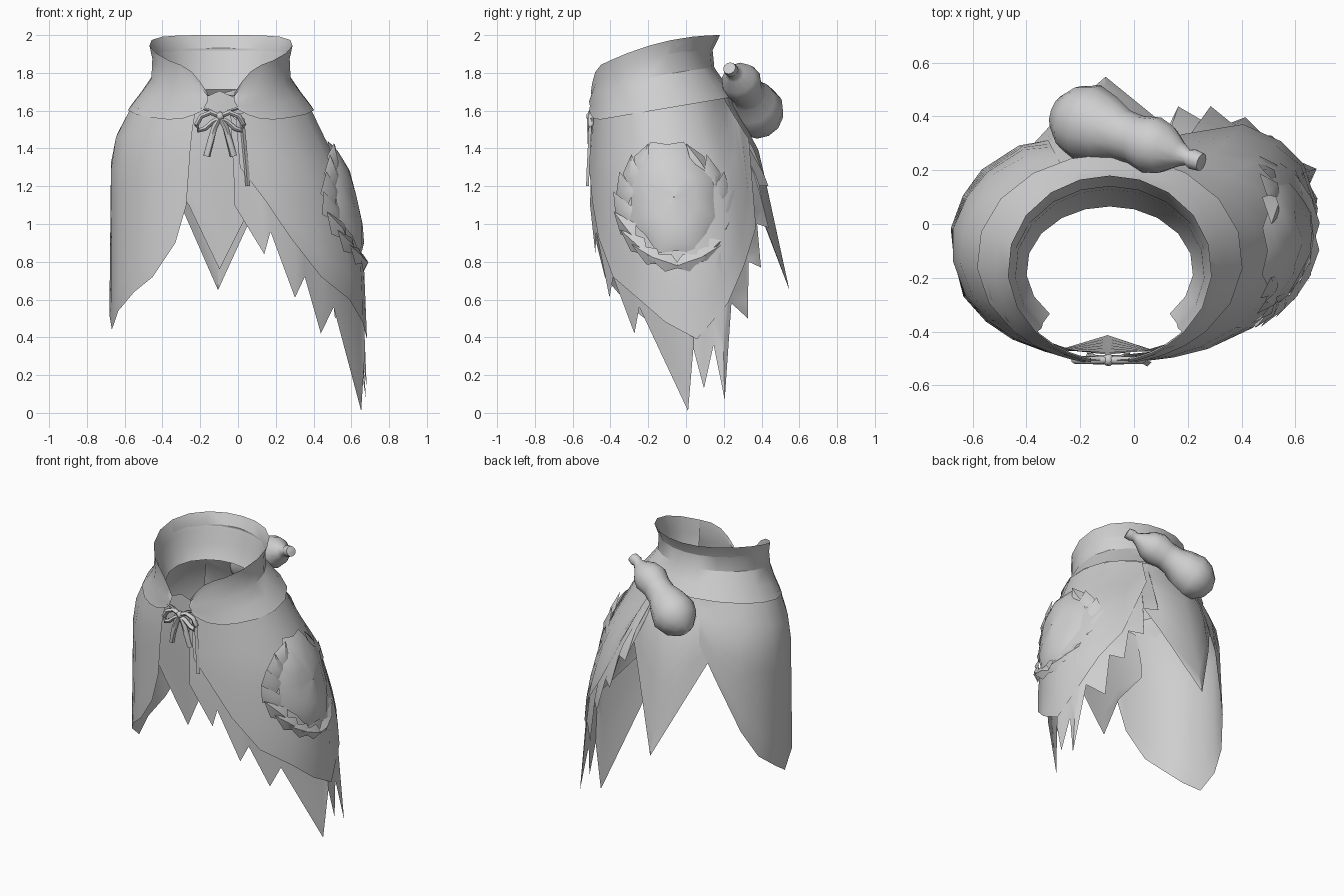
import bpy, bmesh, math
from mathutils import Vector

if "Cube" in bpy.data.objects:
    bpy.data.objects.remove(bpy.data.objects["Cube"])

mat = bpy.data.materials.new("light_grey")
mat.diffuse_color = (0.62, 0.62, 0.62, 1)
mat.use_nodes = True
mat.node_tree.nodes["Principled BSDF"].inputs["Base Color"].default_value = mat.diffuse_color
CX = -0.09


def finish(name, bm, angle=40):
    me = bpy.data.meshes.new(name)
    bmesh.ops.remove_doubles(bm, verts=bm.verts, dist=0.0005)
    bm.to_mesh(me)
    bm.free()
    ob = bpy.data.objects.new(name, me)
    bpy.context.collection.objects.link(ob)
    me.materials.append(mat)
    bpy.ops.object.select_all(action='DESELECT')
    ob.select_set(True)
    bpy.context.view_layer.objects.active = ob
    bpy.ops.object.shade_smooth_by_angle(angle=math.radians(angle))
    return ob


def loft(name, columns, angle=40, closed=False, flip=False):
    """Skin neighbouring columns of points with quads."""
    bm = bmesh.new()
    cols = [[bm.verts.new(p) for p in c] for c in columns]
    if closed:
        cols.append(cols[0])
    for a, b in zip(cols, cols[1:]):
        for i in range(len(a) - 1):
            quad = (a[i], b[i], b[i + 1], a[i + 1])
            bm.faces.new(quad[::-1] if flip else quad)
    return finish(name, bm, angle)


def interp(table, x):
    if x <= table[0][0]:
        return table[0][1]
    for (x0, y0), (x1, y1) in zip(table, table[1:]):
        if x <= x1:
            return y0 + (y1 - y0) * (x - x0) / max(x1 - x0, 1e-6)
    return table[-1][1]


# Body flare: how far the cloth has swung from waist to hem ellipse at height z
LEFT = dict(flare=[(1.38, 1), (1.5, .68), (1.65, 0)], hem=(.60, .425, -.09))
RIGHT = dict(flare=[(.75, 1), (.95, .93), (1.25, .71), (1.4, .43), (1.65, 0)], hem=(.75, .49, -.04))


def cloth(body, deg, z, r=1.0):
    t = interp(body["flare"], z)
    a, b, cy = (w + (h - w) * t for w, h in zip((.47, .37, -.13), body["hem"]))
    th = math.radians(deg)
    return Vector((CX + a * r * math.cos(th), cy + b * r * math.sin(th), z))


def panel(name, body, hem, base=.98, rows=7, peak=0, strip=None):
    """hem: (angle, lowest z, radius scale there); strip: height the cloth starts at, by angle"""
    cols = []
    for i, (deg, zb, r) in enumerate(hem):
        zt = 1.635 + .05 * math.sin(math.radians(deg)) + peak * (1 - abs(2 * i / (len(hem) - 1) - 1))
        f0 = max(0, (zt - interp(strip, deg)) / (zt - zb)) if strip else 0
        fs = [f0 + (1 - f0) * k / rows for k in range(rows + 1)]
        cols.append([cloth(body, deg, zt + (zb - zt) * f, base + (r - base) * f) for f in fs])
    return loft(name, cols, flip=True)


# Cloth panels
panel("left_panel", LEFT, [(112, 1.4, 1.03), (122, 1.18, 1.06), (139, .81, 1.05), (153, .62, 1.02), (170, .52, 1),
                           (187, .44, .97), (205, .54, 1), (220, .64, 1), (233, .72, 1), (246, .9, .99),
                           (252, 1.1, .99), (254, 1.4, .99)])
panel("front_panel", LEFT, [(-125, 1.3, .95), (-108, 1.1, .92), (-91, .76, .76), (-74, 1.08, .92), (-58, 1.3, .95)],
      base=.96, peak=.12)
panel("back_panel", LEFT, [(55, 1.4, 1), (74, 1.1, 1.15), (91, .65, 1.5), (108, 1.1, 1.15), (126, 1.4, .97)], base=.97)
MAIN = [(-81, 1.3, 1), (-70, 1.12, 1), (-60, .93, 1), (-45, .72, 1), (-25, .6, 1), (-8, .48, 1.01),
        (11, .39, 1.05), (29, .58, 1.1), (40, .78, 1.11), (52, .98, 1.11), (66, 1.45, 1.15)]
panel("right_panel", RIGHT, MAIN)

# Ragged fringe hanging below the right panel
panel("right_fringe", RIGHT, [(-84, 1.1, .97), (-71, .84, .95), (-68, .96, .96), (-55, .61, .91), (-50, .72, .92),
                              (-34, .42, .85), (-28, .56, .9), (6, .01, .995), (9, .34, 1.03), (15, .13, 1.065),
                              (21, .36, 1.06), (26, .07, 1.14), (32, .58, 1.08), (43, .5, 1.1), (45, .8, 1.08),
                              (53, .77, 1.12), (55, 1.0, 1.09), (63, .98, 1.14), (63, 1.2, 1.1), (71, 1.2, 1.15),
                              (70, 1.4, 1.13)], base=.96, strip=[(d, z + .3) for d, z, r in MAIN])

# Narrow folded hem at the front edge of the right panel
fold = [cloth(RIGHT, -79, 1.56 - .09 * k, 1.0) for k in range(5)]
loft("front_fold", [fold, [p + Vector((.01, -.015, 0)) for p in fold], [p + Vector((.025, 0, 0)) for p in fold]],
     flip=True)


# Waistband with a rounded opening at the front; d is the angle away from the front
def band_point(deg_from_front, f, a, b, cy):
    d = abs(deg_from_front)
    th = math.radians(-90 + deg_from_front)
    s = .18 - (-.155 + .335 * math.sin(th))
    close = max(0, (34 - d) / 23) ** 2
    zt = 2 - .42 * s * s - .12 * close
    zb = 1.63 + .17 * (cy + b * math.sin(th)) + .06 * close
    return (CX + a * math.cos(th), cy + b * math.sin(th), zt + (zb - zt) * f)


half = [11, 13, 17, 24, 34, 46, 65, 85, 105, 125, 145, 163]
signed = half + [180] + [-d for d in reversed(half)]
OUTER = [(0, .38, .345, -.165), (.2, .365, .322, -.182), (.5, .37, .335, -.185), (.75, .43, .36, -.155),
         (1, .495, .39, -.13)]
LINING = [(0, .38, .345, -.165), (.3, .352, .305, -.175), (.55, .345, .285, -.17), (.8, .31, .235, -.17)]
loft("waistband", [[band_point(d, *row) for row in OUTER] for d in signed], 30, flip=True)
loft("waistband_lining", [[band_point(d, *row) for row in LINING] for d in signed if abs(d) > 40], 30)

# Gourd tied on at the back, slightly arched along its length
start, end = Vector((-.17, .375, 1.595)), Vector((.235, .235, 1.815))
axis = (end - start).normalized()
turn = axis.to_track_quat('Z', 'Y')
PROFILE = [(-.15, .001), (-.13, .068), (-.07, .125), (0, .147), (.08, .125), (.15, .095), (.21, .092),
           (.28, .108), (.34, .092), (.4, .05), (.44, .03), (.46, .038), (.5, .034), (.505, .001)]
loft("gourd", [[start + turn @ Vector((r * math.cos(k * math.tau / 12), r * math.sin(k * math.tau / 12), s))
                + Vector((0, 0, .025 * math.sin(math.pi * max(0, s) / .51))) for s, r in PROFILE]
               for k in range(12)], 60, closed=True)


# Relief emblem on the right panel
def side_point(y, z, lift):
    deg = math.degrees(math.asin(max(-1, min(1, (y + .05) / .48))))
    p = cloth(RIGHT, deg, z, 1.01)
    return p + Vector((math.cos(math.radians(deg)), math.sin(math.radians(deg)) * .8, .1)) * lift


EY, EZ = -.055, 1.1
spokes = []
for k in range(16):
    a = k * math.tau / 16
    w = 1 if k % 2 else .88
    spokes.append([side_point(EY + .26 * q * w * math.cos(a), EZ + .04 + .32 * q * w * math.sin(a), h)
                   for q, h in ((.01, .02), (.5, .022), (.85, .015), (1, .0))])
loft("emblem_dome", spokes, 50, closed=True, flip=True)

bm = bmesh.new()
for side in (-1, 1):
    for k in range(8):
        # Each leaf is a raised folded diamond climbing round the wreath
        a = math.radians(-80 + k * 19)
        c = Vector((.27 * math.cos(a), .30 * math.sin(a)))
        d = Vector((-.27 * math.sin(a) + .13 * math.cos(a), .30 * math.cos(a) + .05)).normalized()
        n = Vector((d.y, -d.x))
        flat = [(c - d * .07, .005), (c + n * .05, .003), (c + d * .11, .03), (c - n * .05, .003), (c, .03)]
        v = [bm.verts.new(side_point(EY + side * p.x, EZ - .01 + p.y, h)) for p, h in flat]
        for i in range(4):
            tri = (v[i], v[(i + 1) % 4], v[4])
            bm.faces.new(tri if side > 0 else tri[::-1])
finish("emblem_leaves", bm, 50)


# Bow at the front opening
def tube(name, pts, radius=.013, sides=6):
    pts = [Vector(p) for p in pts]
    rings = []
    for i, p in enumerate(pts):
        t = (pts[min(i + 1, len(pts) - 1)] - pts[max(i - 1, 0)]).normalized()
        q = t.to_track_quat('Z', 'Y')
        rings.append([p + q @ Vector((radius * math.cos(j * math.tau / sides),
                                      radius * math.sin(j * math.tau / sides), 0)) for j in range(sides + 1)])
    return loft(name, rings, 60, flip=True)


for side, tag in ((-1, "left"), (1, "right")):
    def at(x, z, y=-.505):
        return (-.095 + side * x, y, z)
    tube("bow_loop_" + tag, [at(.0, 1.57), at(.05, 1.59), at(.1, 1.57), at(.125, 1.525), at(.115, 1.495),
                             at(.08, 1.505), at(.04, 1.54), at(0, 1.56)], .015)
    tube("bow_tail_" + tag, [at(.005, 1.56), at(.03, 1.51), at(.05, 1.44), at(.07, 1.36, -.495)], .018)
    tube("bow_cord_" + tag, [at(.01, 1.575), at(.05, 1.6, -.5), at(.1, 1.615, -.5)], .008)
bm = bmesh.new()
bmesh.ops.create_icosphere(bm, subdivisions=1, radius=.026)
bmesh.ops.translate(bm, verts=bm.verts, vec=(-.095, -.505, 1.57))
finish("bow_knot", bm, 60)
